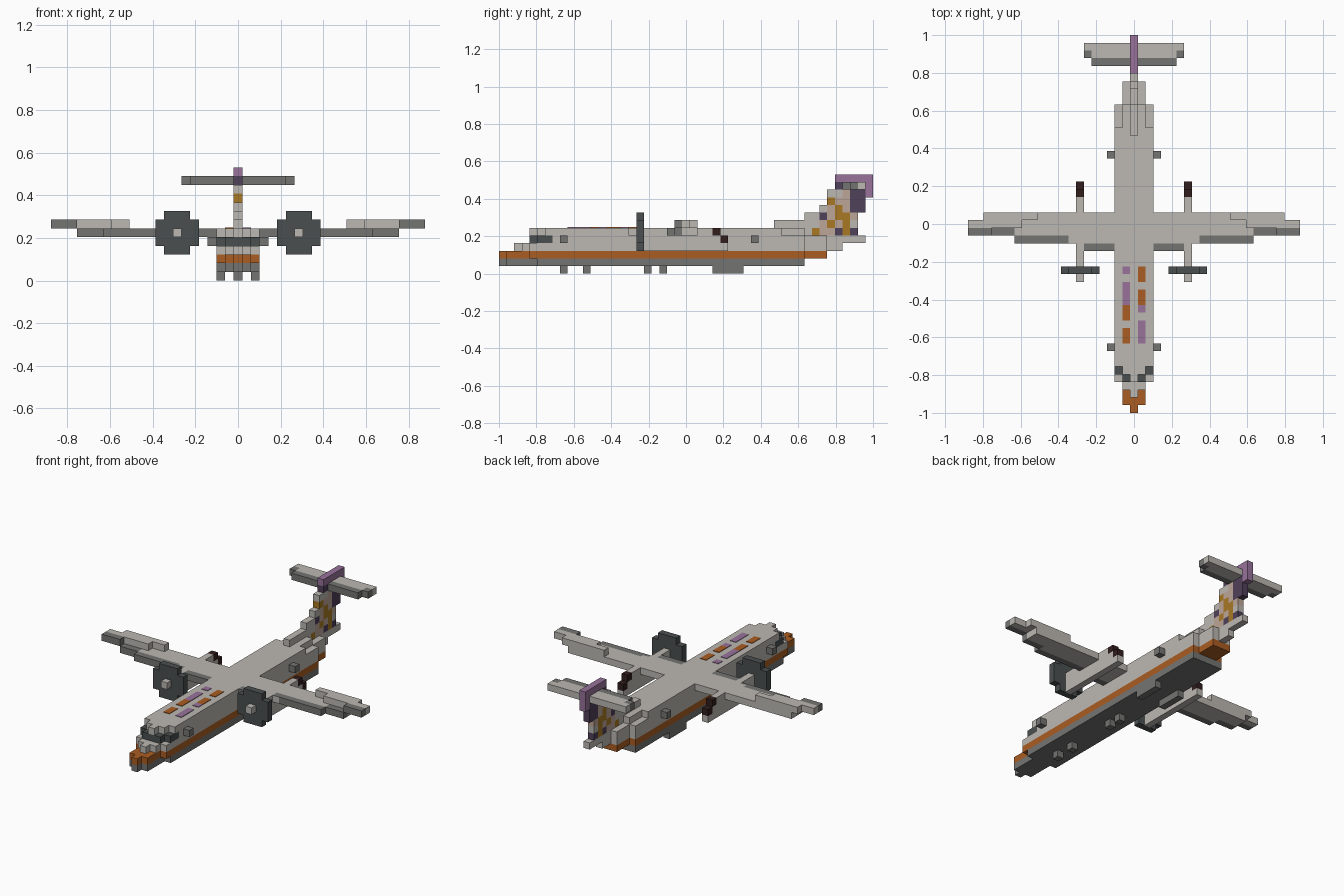
import bpy, bmesh

if "Cube" in bpy.data.objects:
    bpy.data.objects.remove(bpy.data.objects["Cube"])

U = 2 / 49  # one block


def material(name, rgb):
    lin = [((c / 255 + 0.055) / 1.055) ** 2.4 for c in rgb] + [1]
    m = bpy.data.materials.new(name)
    m.use_nodes = True
    m.diffuse_color = lin
    m.node_tree.nodes["Principled BSDF"].inputs["Base Color"].default_value = lin
    return m


LIGHT = material("pale_grey", (188, 184, 178))
GREY = material("mid_grey", (116, 116, 114))
DARK = material("charcoal", (74, 79, 79))
ORANGE = material("burnt_orange", (170, 93, 34))
VIOLET = material("violet", (152, 114, 154))
PLUM = material("dark_plum", (80, 65, 90))
OCHRE = material("ochre", (168, 120, 36))
PEACH = material("peach_grey", (190, 166, 152))
BROWN = material("exhaust_brown", (50, 29, 29))


def blocks(name, mat, boxes, mirror=False):
    """Boxes as inclusive block ranges (x0, x1, y0, y1, z0, z1); x = 0 is the middle."""
    bm = bmesh.new()
    sides = (1, -1) if mirror else (1,)
    for x0, x1, y0, y1, z0, z1 in boxes:
        for s in sides:
            cube = bmesh.ops.create_cube(bm, size=1)
            for v in cube["verts"]:
                v.co.x = ((x0 + x1) / 2 * s + v.co.x * (x1 - x0 + 1)) * U
                v.co.y = ((y0 + y1 + 1) / 2 + v.co.y * (y1 - y0 + 1)) * U - 1
                v.co.z = ((z0 + z1 + 1) / 2 + v.co.z * (z1 - z0 + 1)) * U
    me = bpy.data.meshes.new(name)
    bm.to_mesh(me)
    bm.free()
    me.materials.append(mat)
    ob = bpy.data.objects.new(name, me)
    bpy.context.collection.objects.link(ob)
    return ob


# Fuselage layers, with a stepped nose and tail
blocks("belly", GREY, [(0, 0, 0, 0, 1, 1), (-1, 1, 1, 4, 1, 1), (-2, 2, 5, 39, 1, 1)])
blocks("orange_belt", ORANGE, [(0, 0, 0, 0, 2, 2), (-1, 1, 1, 3, 2, 2),
                               (-2, 2, 4, 39, 2, 2), (-1, 1, 40, 42, 2, 2)])
blocks("cabin_lower", LIGHT, [(0, 0, 2, 2, 3, 3), (-1, 1, 3, 3, 3, 3),
                              (-2, 2, 4, 39, 3, 3), (-1, 1, 40, 42, 3, 3)])
blocks("cabin_upper", LIGHT, [(-2, 2, 7, 39, 4, 4), (-1, 1, 40, 42, 4, 4)])
blocks("cabin_roof", LIGHT, [(0, 0, 4, 4, 5, 5), (-1, 1, 5, 5, 5, 5),
                             (-2, 2, 6, 36, 5, 5), (-1, 1, 37, 39, 5, 5)])
blocks("windshield", DARK, [(-1, 1, 4, 4, 4, 4), (-2, 2, 5, 6, 4, 4)])
blocks("side_knobs", GREY, [(3, 3, 8, 8, 4, 4), (3, 3, 33, 33, 4, 4)], True)

# Undercarriage blocks
blocks("belly_antennas", GREY, [(0, 0, j, j, 0, 0) for j in (8, 11, 19, 21)])
blocks("main_gear", GREY, [(2, 2, 28, 31, 0, 0)], True)

# Wings with raised outer panels and grey leading edges
blocks("inner_wings", LIGHT, [(3, 8, 22, 22, 5, 5), (3, 15, 23, 23, 5, 5),
                              (3, 18, 24, 25, 5, 5)], True)
blocks("outer_wings", LIGHT, [(13, 19, 25, 25, 6, 6), (15, 21, 24, 24, 6, 6)], True)
blocks("wing_leading_edges", GREY, [(3, 6, 21, 21, 5, 5), (8, 15, 22, 22, 5, 5),
                                    (16, 18, 23, 23, 5, 5), (19, 21, 23, 23, 6, 6)], True)

# Engines
blocks("nacelles", LIGHT, [(7, 7, 19, 27, 5, 5), (7, 7, 19, 28, 4, 4),
                           (7, 7, 19, 29, 3, 3)], True)
blocks("exhausts", BROWN, [(7, 7, 28, 28, 5, 5), (7, 7, 29, 29, 4, 4)], True)
blocks("propellers", DARK, [(5, 9, 18, 18, 4, 6), (6, 8, 18, 18, 3, 3),
                            (6, 8, 18, 18, 7, 7)], True)
blocks("spinners", LIGHT, [(7, 7, 17, 17, 5, 5)], True)

# Tail fin, painted block by block from top to bottom
FIN = ["........VVVVV",
       "........DDDDV",
       ".......LLPDDV",
       ".......OPPDD.",
       "......LPOPDD.",
       "....LLDPOOP..",
       "LLLLLLPOPOL..",
       "LLLLLOPPDOD..",
       "LLLLLLLLLLLL.",
       "LLLLLLLLL...."]
paints = {"L": ("fin_pale", LIGHT), "O": ("fin_ochre", OCHRE), "P": ("fin_peach", PEACH),
          "D": ("fin_plum", PLUM), "V": ("fin_violet", VIOLET)}
for letter, (name, mat) in paints.items():
    cells = [(0, 0, 36 + c, 36 + c, 12 - r, 12 - r)
             for r, row in enumerate(FIN) for c, ch in enumerate(row) if ch == letter]
    blocks(name, mat, cells)

# Tailplane
blocks("tailplane", LIGHT, [(1, 5, 46, 47, 11, 11), (6, 6, 47, 47, 11, 11)], True)
blocks("tailplane_leading_edge", GREY, [(1, 5, 45, 45, 11, 11), (6, 6, 46, 46, 11, 11)], True)


# Thin painted dashes on the roof
def dashes(name, mat, runs):
    top, thick = 6, 0.08
    blocks(name, mat, [(x, x, a, b, top, top - 1 + thick) for x, a, b in runs])


dashes("roof_dashes_orange", ORANGE, [(-1, 12, 13), (-1, 9, 10), (1, 17, 18), (1, 14, 15)])
dashes("roof_dashes_violet", VIOLET, [(-1, 18, 18), (-1, 14, 16), (1, 13, 13), (1, 9, 11)])
